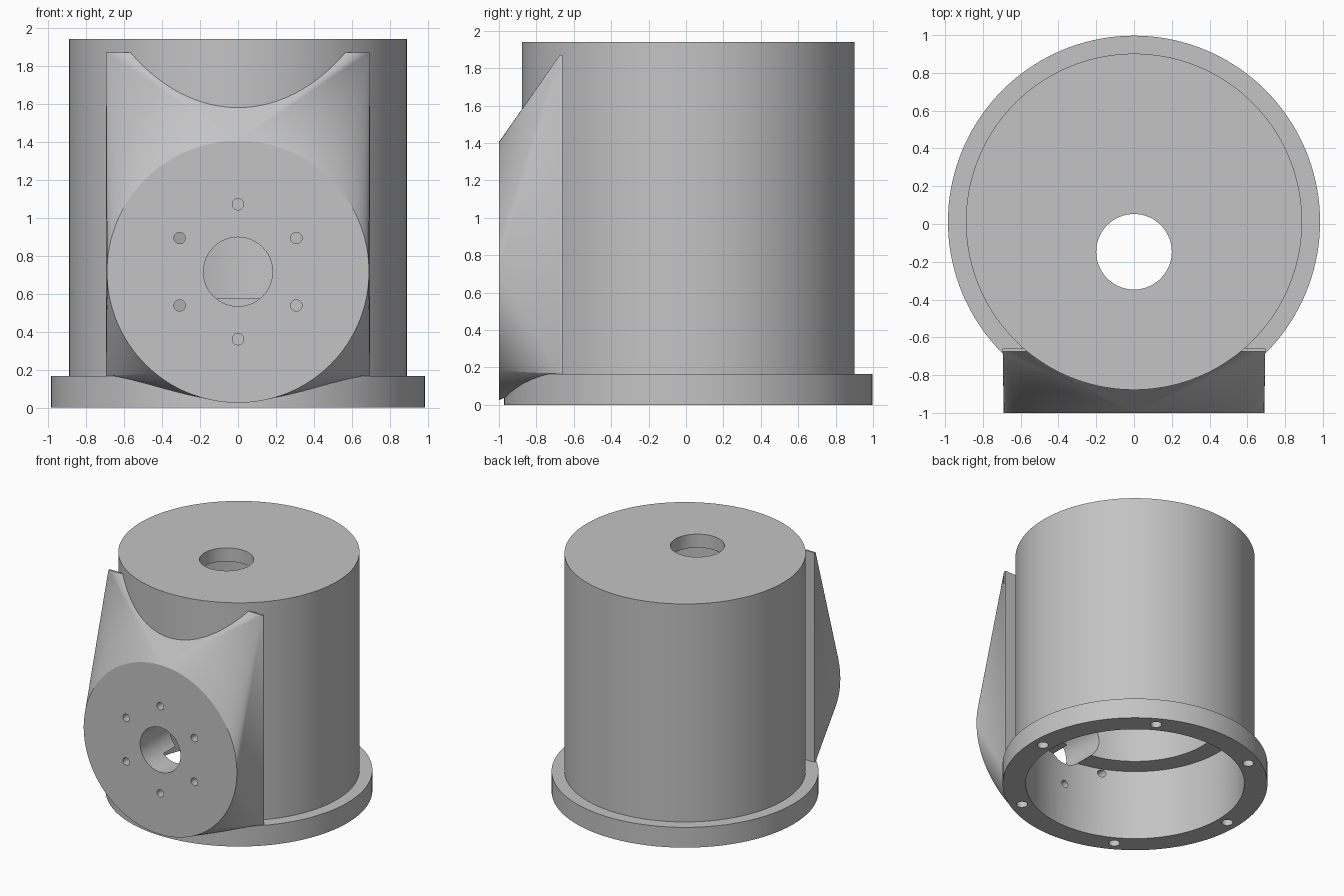
import bpy, bmesh
from math import sin, cos, pi, radians
from mathutils import Matrix, Vector

cube = bpy.data.objects.get("Cube")
if cube:
    bpy.data.objects.remove(cube, do_unlink=True)

grey = bpy.data.materials.new("plain grey")
grey.use_nodes = True
grey.diffuse_color = (0.55, 0.55, 0.55, 1)
grey.node_tree.nodes["Principled BSDF"].inputs["Base Color"].default_value = (0.55, 0.55, 0.55, 1)

AXIS_Y = 0.012        # centre line of the round housing
FACE_Z = 0.715        # centre height of the mounting face


def finish(name, bm):
    bmesh.ops.recalc_face_normals(bm, faces=bm.faces)
    mesh = bpy.data.meshes.new(name)
    bm.to_mesh(mesh)
    bm.free()
    mesh.materials.append(grey)
    obj = bpy.data.objects.new(name, mesh)
    bpy.context.collection.objects.link(obj)
    return obj


def lathe(name, profile, steps=144):
    """Revolve a closed (radius, z) profile that starts and ends on the axis."""
    bm = bmesh.new()
    verts = [bm.verts.new((r, AXIS_Y, z)) for r, z in profile]
    edges = [bm.edges.new(pair) for pair in zip(verts, verts[1:])]
    bmesh.ops.spin(bm, geom=verts + edges, cent=(0, AXIS_Y, 0), axis=(0, 0, 1),
                   angle=2 * pi, steps=steps, use_merge=True)
    bmesh.ops.remove_doubles(bm, verts=bm.verts, dist=1e-5)
    return finish(name, bm)


def rod(name, start, end, radius, segments=32):
    """Cylinder between two points, used for drilling."""
    start, end = Vector(start), Vector(end)
    axis = end - start
    bm = bmesh.new()
    place = Matrix.Translation((start + end) / 2) @ axis.to_track_quat('Z', 'Y').to_matrix().to_4x4()
    bmesh.ops.create_cone(bm, cap_ends=True, segments=segments, radius1=radius,
                          radius2=radius, depth=axis.length, matrix=place)
    return finish(name, bm)


def combine(target, tool, operation):
    mod = target.modifiers.new(operation.lower(), 'BOOLEAN')
    mod.operation = operation
    mod.solver = 'EXACT'
    mod.object = tool
    bpy.context.view_layer.objects.active = target
    bpy.ops.object.modifier_apply(modifier=mod.name)
    bpy.data.objects.remove(tool, do_unlink=True)


# Round housing with its base flange
housing = lathe("housing", [(0, 0), (0.985, 0), (0.985, 0.165), (0.89, 0.165),
                            (0.89, 1.94), (0, 1.94)])

# Mounting boss: round face blended into a thin rectangular back plate
bm = bmesh.new()
for i in range(128):
    a = 2 * pi * i / 128
    bm.verts.new((0.69 * cos(a), -1, FACE_Z + 0.69 * sin(a)))
for x in (-0.695, 0.695):
    for y in (-0.675, -0.66):
        for z in (0.165, 1.87):
            bm.verts.new((x, y, z))
hull = bmesh.ops.convex_hull(bm, input=bm.verts)
bmesh.ops.dissolve_limit(bm, angle_limit=radians(0.1), verts=bm.verts, edges=bm.edges)
boss = finish("mounting_boss", bm)
combine(housing, boss, 'UNION')

# Stepped inner bore, open at the bottom
bore = lathe("bore_cutter", [(0, -0.1), (0.813, -0.1), (0.813, 0.575), (0.66, 0.575),
                             (0.66, 1.83), (0, 1.83)])
combine(housing, bore, 'DIFFERENCE')

# Off-centre opening in the top and the shaft opening in the boss
combine(housing, rod("top_cutter", (0, -0.147, 1.6), (0, -0.147, 2.1), 0.2, 64), 'DIFFERENCE')
combine(housing, rod("shaft_cutter", (0, -1.1, FACE_Z), (0, -0.3, FACE_Z), 0.182, 64), 'DIFFERENCE')

# Bolt holes around the shaft opening and blind holes under the flange
for i in range(6):
    a = radians(30 + 60 * i)
    x, z = 0.355 * cos(a), FACE_Z + 0.355 * sin(a)
    combine(housing, rod("face_drill", (x, -1.1, z), (x, -0.3, z), 0.03), 'DIFFERENCE')
    a = radians(60 * i)
    x, y = 0.895 * cos(a), AXIS_Y + 0.895 * sin(a)
    combine(housing, rod("flange_drill", (x, y, -0.1), (x, y, 0.13), 0.042), 'DIFFERENCE')

# Smooth round surfaces, crisp rims
bpy.ops.object.select_all(action='DESELECT')
housing.select_set(True)
bpy.context.view_layer.objects.active = housing
bpy.ops.object.shade_smooth_by_angle(angle=radians(25))
